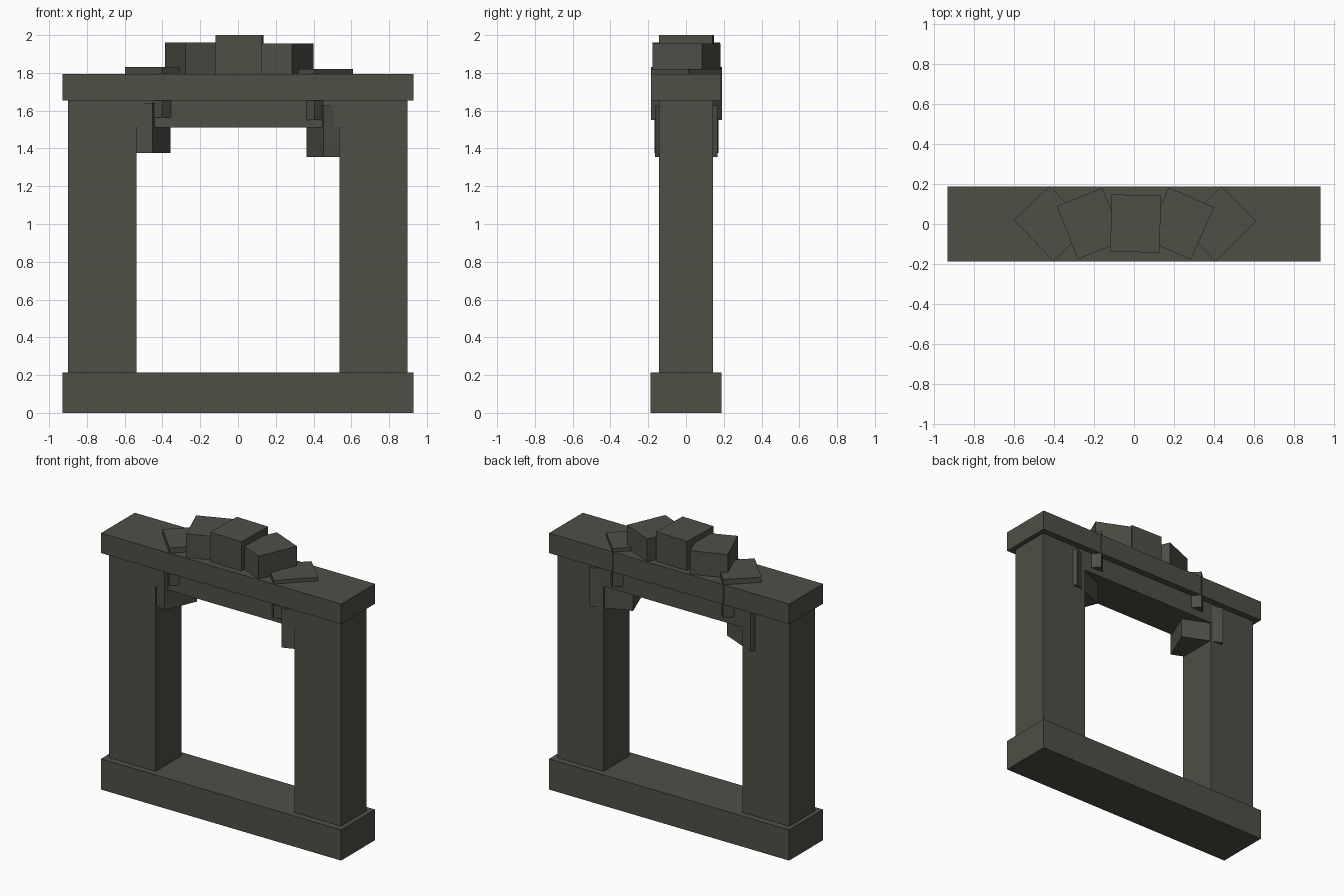
import bpy, math

if "Cube" in bpy.data.objects:
    bpy.data.objects.remove(bpy.data.objects["Cube"])

# single dark stone colour
stone = bpy.data.materials.new("dark_stone")
stone.diffuse_color = (0.074, 0.079, 0.061, 1)
stone.use_nodes = True
stone.node_tree.nodes["Principled BSDF"].inputs["Base Color"].default_value = stone.diffuse_color


def block(name, center, size, rot=0.0):
    bpy.ops.mesh.primitive_cube_add(size=1, location=center,
                                    rotation=(0, 0, math.radians(rot)))
    ob = bpy.context.object
    ob.name = name
    ob.scale = size
    bpy.ops.object.transform_apply(location=False, rotation=False, scale=True)
    ob.data.materials.append(stone)
    return ob


def slab(name, x0, x1, half_depth, z0, z1):
    return block(name, ((x0 + x1) / 2, 0, (z0 + z1) / 2),
                 (x1 - x0, 2 * half_depth, z1 - z0))


# base, pillars, lintel and the beam beneath it
slab("base", -0.93, 0.93, 0.187, 0, 0.215)
slab("left_pillar", -0.90, -0.538, 0.142, 0.215, 1.655)
slab("right_pillar", 0.538, 0.897, 0.142, 0.215, 1.655)
slab("lintel", -0.93, 0.93, 0.1865, 1.655, 1.795)
slab("under_beam", -0.538, 0.538, 0.142, 1.51, 1.655)

# arch stones: x, top z, bottom z, turn about z (slightly irregular)
arch = [(-0.537, 1.641, 1.375, 67), (-0.411, 1.832, 1.565, 43.5),
        (-0.218, 1.96, 1.69, 22), (0.008, 2.0, 1.73, -1.5),
        (0.229, 1.955, 1.685, -23.5), (0.421, 1.82, 1.55, -45.5),
        (0.541, 1.628, 1.355, -69)]
for i, (x, top, bottom, turn) in enumerate(arch):
    block(f"arch_stone_{i + 1}", (x, 0.002, (top + bottom) / 2),
          (0.246, 0.285, top - bottom), turn)
